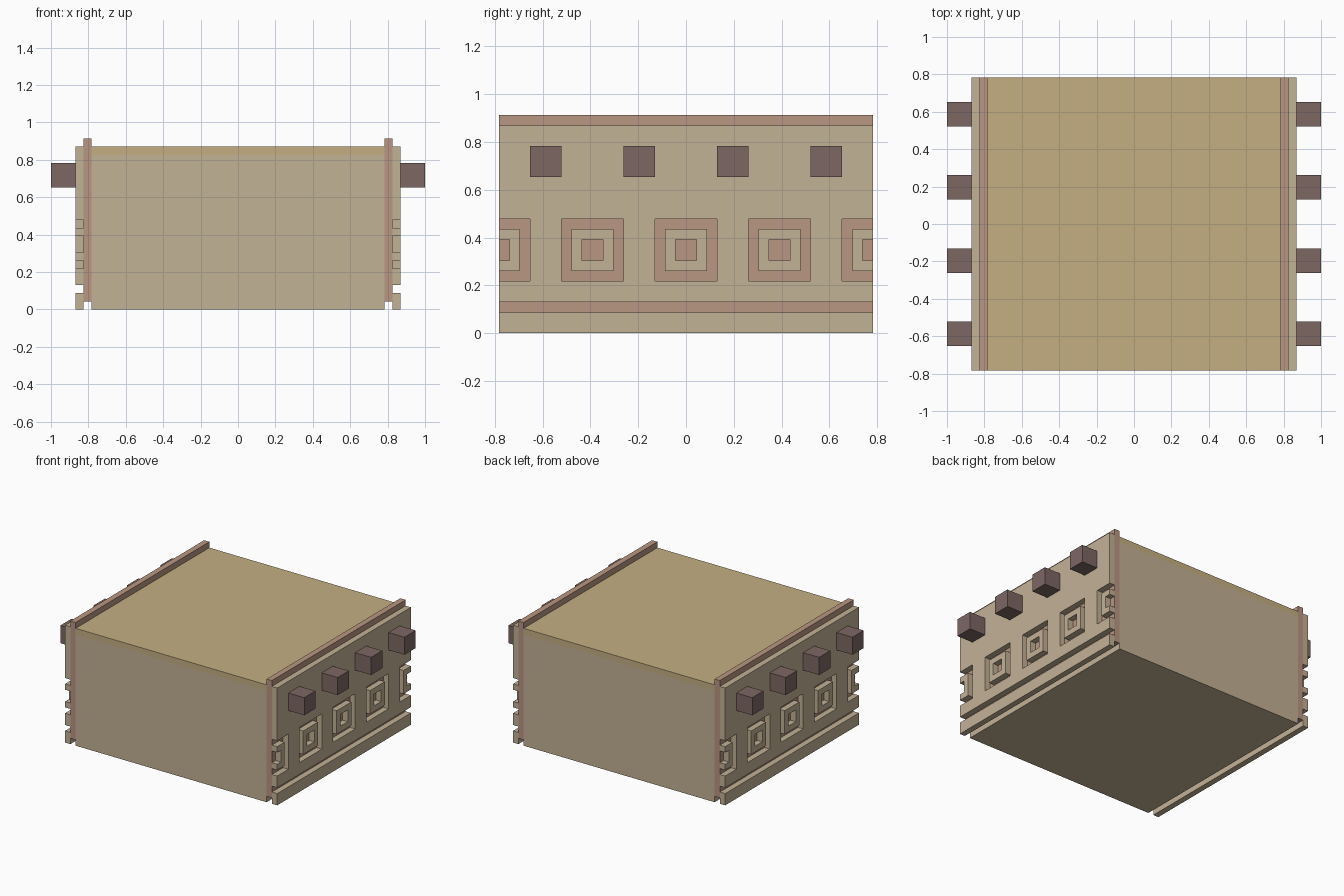
import bpy, bmesh

if "Cube" in bpy.data.objects:
    bpy.data.objects.remove(bpy.data.objects["Cube"])

U = 1 / 23  # the whole model sits on a grid of 46 units across


def material(name, rgb):
    m = bpy.data.materials.new(name)
    m.diffuse_color = (*rgb, 1)
    m.use_nodes = True
    m.node_tree.nodes["Principled BSDF"].inputs["Base Color"].default_value = m.diffuse_color
    return m


STONE = material("stone", (0.545, 0.445, 0.305))
CLAY = material("clay", (0.485, 0.305, 0.223))
WOOD = material("dark_wood", (0.205, 0.136, 0.127))
STRAW = material("straw", (0.558, 0.429, 0.223))


def add_box(bm, lo, hi):
    verts = bmesh.ops.create_cube(bm, size=1)["verts"]
    for v in verts:
        for i in range(3):
            v.co[i] = hi[i] if v.co[i] > 0 else lo[i]


def finish(name, bm, mats, mirror=False):
    bmesh.ops.recalc_face_normals(bm, faces=bm.faces)
    bmesh.ops.scale(bm, vec=(U, U, U), verts=bm.verts)
    mesh = bpy.data.meshes.new(name)
    bm.to_mesh(mesh)
    bm.free()
    for m in mats:
        mesh.materials.append(m)
    obj = bpy.data.objects.new(name, mesh)
    bpy.context.collection.objects.link(obj)
    if mirror:
        obj.modifiers.new("Mirror", "MIRROR").use_mirror_merge = False
    return obj


# Main block, with a thin straw-coloured roof layer
bm = bmesh.new()
add_box(bm, (-18, -18, 0), (18, 18, 20))
bmesh.ops.bisect_plane(bm, geom=bm.verts[:] + bm.edges[:] + bm.faces[:],
                       plane_co=(0, 0, 19), plane_no=(0, 0, 1))
for f in bm.faces:
    f.material_index = int(f.calc_center_median().z > 19)
finish("main_block", bm, [STONE, STRAW])

# Clay wall slabs, rising above the roof as a parapet
bm = bmesh.new()
add_box(bm, (18, -18, 1), (19, 18, 21))
finish("clay_walls", bm, [CLAY], mirror=True)

# Roof beam ends
bm = bmesh.new()
for y in (-13.5, -4.5, 4.5, 13.5):
    add_box(bm, (20, y - 1.5, 15), (23, y + 1.5, 18))
finish("beam_ends", bm, [WOOD], mirror=True)

# Outer facing with cut-out concentric squares and a groove
CENTRES = (-18, -9, 0, 9, 18)
Z_CENTRE = 8


def is_cut(y, z):
    if 2 < z < 3:
        return True
    ring = min(max(abs(y - c), abs(z - Z_CENTRE)) for c in CENTRES)
    return ring < 1 or 2 < ring < 3


y_lines = sorted({c + d for c in CENTRES for d in range(-3, 4)
                  if d != 0 and abs(c + d) <= 18} | {-18, 18})
z_lines = [0, 2, 3, 5, 6, 7, 9, 10, 11, 20]
bm = bmesh.new()
for y0, y1 in zip(y_lines, y_lines[1:]):
    for z0, z1 in zip(z_lines, z_lines[1:]):
        if not is_cut((y0 + y1) / 2, (z0 + z1) / 2):
            bm.faces.new([bm.verts.new((19, y, z)) for y, z in
                          ((y0, z0), (y1, z0), (y1, z1), (y0, z1))])
bmesh.ops.remove_doubles(bm, verts=bm.verts, dist=0.01)
geom = bmesh.ops.extrude_face_region(bm, geom=bm.faces[:], use_keep_orig=True)["geom"]
bmesh.ops.translate(bm, vec=(1, 0, 0),
                    verts=[g for g in geom if isinstance(g, bmesh.types.BMVert)])
finish("patterned_facing", bm, [STONE], mirror=True)
